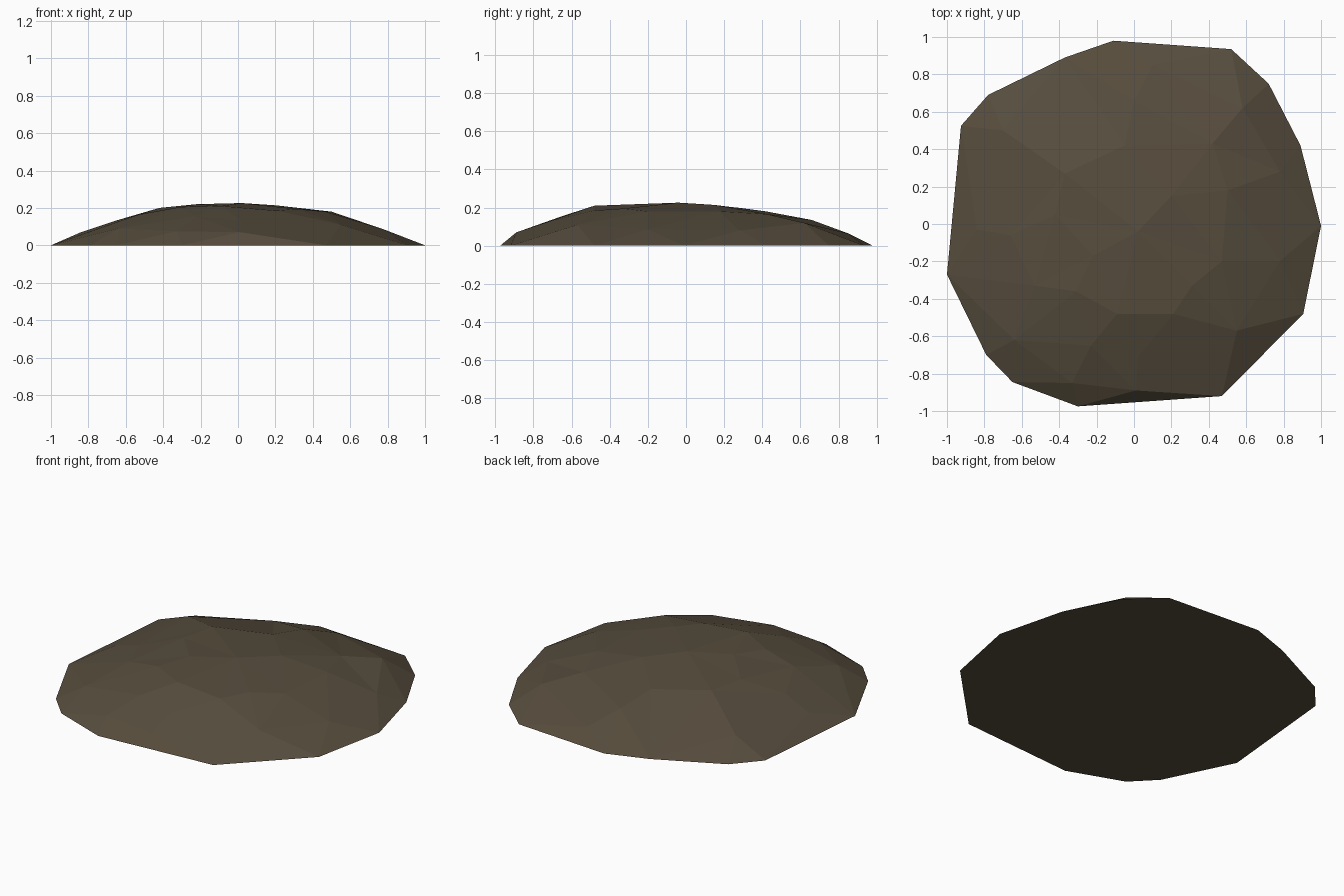
import bpy, bmesh
from mathutils import Vector
from mathutils.geometry import delaunay_2d_cdt

if "Cube" in bpy.data.objects:
    bpy.data.objects.remove(bpy.data.objects["Cube"])

# Ground outline of the mound, counter-clockwise
outline = [(1, -.01), (.89, .42), (.72, .75), (.52, .935), (-.11, .98), (-.37, .89),
           (-.78, .69), (-.925, .525), (-1, -.27), (-.79, -.70), (-.65, -.845),
           (-.30, -.975), (.47, -.92), (.905, -.48)]
# Facet corners on the dome: x, y, height
peaks = [(.02, -.71, .13), (.01, -.89, .07), (-.09, -.48, .21), (.21, -.48, .185),
         (.31, -.33, .195), (.47, -.20, .18), (.50, .18, .18), (.58, .62, .12),
         (.42, .43, .165), (-.22, -.17, .22), (.02, -.04, .226), (.20, .15, .214),
         (-.31, -.36, .205), (-.53, -.33, .165), (-.66, -.06, .13), (-.84, -.03, .07),
         (-.64, -.62, .09), (-.23, -.65, .155), (-.33, -.85, .075), (-.37, .27, .20),
         (-.70, .50, .09), (0, .66, .135), (-.05, .42, .18), (.55, -.57, .11),
         (.78, -.20, .085), (.78, .28, .08), (-.42, .05, .20), (.10, .85, .065)]

n = len(outline)
flat = [Vector(p) for p in outline] + [Vector(p[:2]) for p in peaks]
heights = [0] * n + [p[2] for p in peaks]
rim = [(i, (i + 1) % n) for i in range(n)]
pts, _, tris, origin, _, _ = delaunay_2d_cdt(flat, rim, [], 1, 1e-5)

# Faceted dome with a flat underside
bm = bmesh.new()
verts = [bm.verts.new((p.x, p.y, heights[o[0]])) for p, o in zip(pts, origin)]
for t in tris:
    bm.faces.new([verts[i] for i in t])
bmesh.ops.holes_fill(bm, edges=[e for e in bm.edges if e.is_boundary], sides=0)
bmesh.ops.recalc_face_normals(bm, faces=bm.faces)
mesh = bpy.data.meshes.new("dirt_mound")
bm.to_mesh(mesh)
bm.free()

soil = bpy.data.materials.new("dark brown soil")
soil.diffuse_color = (.093, .073, .046, 1)
soil.use_nodes = True
soil.node_tree.nodes["Principled BSDF"].inputs["Base Color"].default_value = soil.diffuse_color
mesh.materials.append(soil)
bpy.context.collection.objects.link(bpy.data.objects.new("dirt_mound", mesh))
